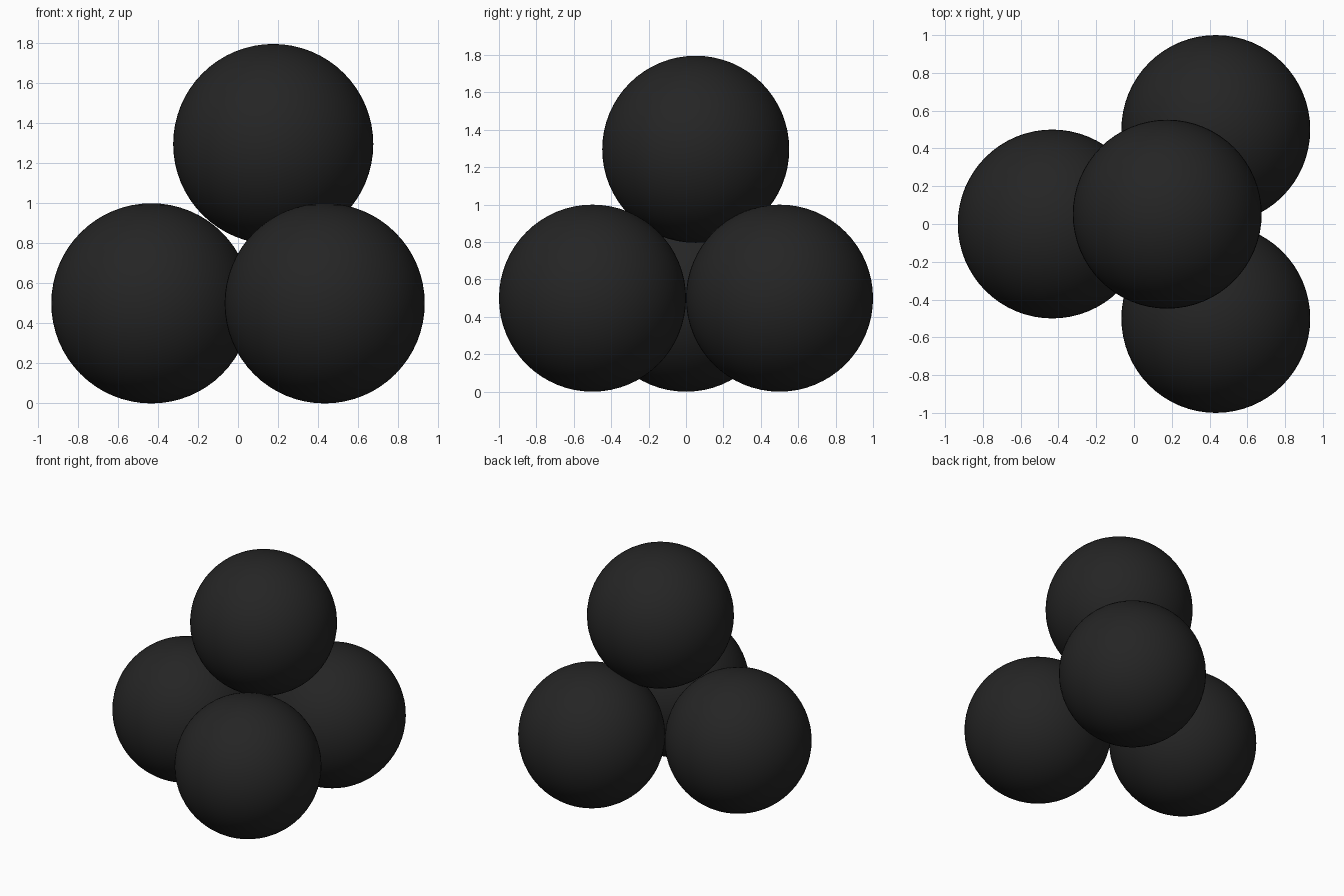
import bpy

if "Cube" in bpy.data.objects:
    bpy.data.objects.remove(bpy.data.objects["Cube"])

# One matte near-black colour for every ball
black = bpy.data.materials.new("near_black")
black.diffuse_color = (0.018, 0.018, 0.018, 1)
black.use_nodes = True
black.node_tree.nodes["Principled BSDF"].inputs["Base Color"].default_value = black.diffuse_color

R = 0.5


def ball(name, centre):
    bpy.ops.mesh.primitive_uv_sphere_add(segments=64, ring_count=32,
                                         radius=R, location=centre)
    ob = bpy.context.object
    ob.name = name
    ob.data.materials.append(black)
    bpy.ops.object.shade_smooth()


# Three balls in a triangle on the ground
ball("left_ball", (-0.433, 0, R))
for name, side in (("front_right_ball", -1), ("back_right_ball", 1)):
    ball(name, (0.433, side * 0.5, R))

# Ball resting slightly off-centre on top
ball("top_ball", (0.176, 0.052, 1.296))
